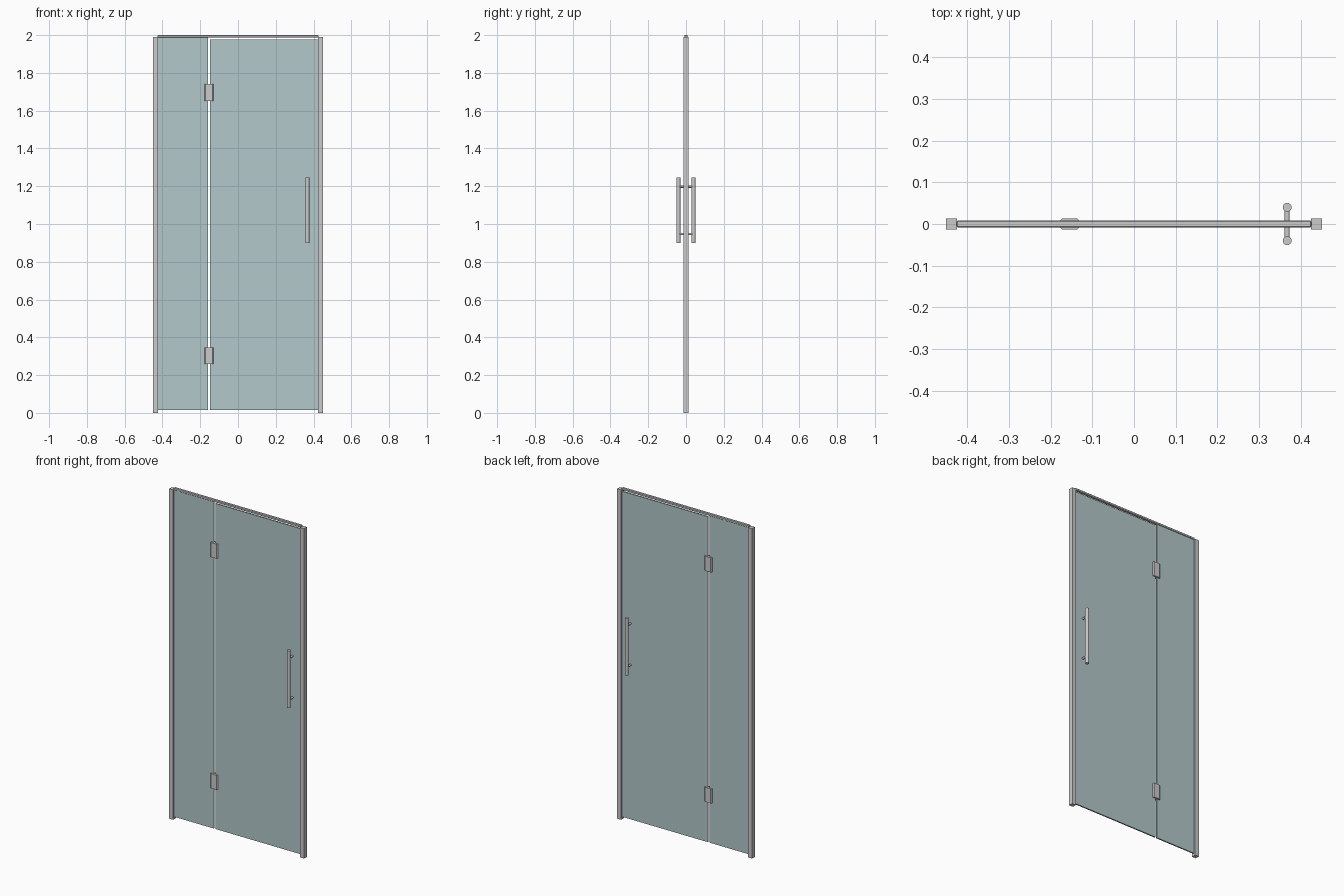
import bpy, bmesh, math
from mathutils import Vector

if "Cube" in bpy.data.objects:
    bpy.data.objects.remove(bpy.data.objects["Cube"])

glass = bpy.data.materials.new("glass")
glass.diffuse_color = (0.45, 0.58, 0.60, 0.5)
glass.use_nodes = True
glass.node_tree.nodes["Principled BSDF"].inputs["Base Color"].default_value = glass.diffuse_color


def finish(name, bm, mat=None):
    bmesh.ops.recalc_face_normals(bm, faces=bm.faces)
    me = bpy.data.meshes.new(name)
    bm.to_mesh(me)
    bm.free()
    ob = bpy.data.objects.new(name, me)
    bpy.context.collection.objects.link(ob)
    if mat:
        me.materials.append(mat)
    return ob


def box(name, lo, hi, mat=None):
    bm = bmesh.new()
    bmesh.ops.create_cube(bm, size=1)
    lo, hi = Vector(lo), Vector(hi)
    for v in bm.verts:
        v.co = Vector(v.co[i] * (hi[i] - lo[i]) + (hi[i] + lo[i]) / 2 for i in range(3))
    return finish(name, bm, mat)


def prism(name, profile, z0, z1):
    bm = bmesh.new()
    f = bm.faces.new([bm.verts.new((x, y, z0)) for x, y in profile])
    ext = bmesh.ops.extrude_face_region(bm, geom=[f])["geom"]
    verts = [g for g in ext if isinstance(g, bmesh.types.BMVert)]
    bmesh.ops.translate(bm, verts=verts, vec=(0, 0, z1 - z0))
    return finish(name, bm)


def rod(name, a, b, r, sides=24):
    a, b = Vector(a), Vector(b)
    bpy.ops.mesh.primitive_cylinder_add(vertices=sides, radius=r, depth=(b - a).length,
                                        location=(a + b) / 2)
    ob = bpy.context.object
    ob.name = name
    ob.rotation_euler = (b - a).to_track_quat('Z', 'Y').to_euler()
    bpy.ops.object.shade_smooth_by_angle(angle=math.radians(40))


# Wall posts
for side, s in (("left", -1), ("right", 1)):
    box(side + "_post", (s * 0.437 - 0.013, -0.013, 0), (s * 0.437 + 0.013, 0.013, 1.99))

# Header rail with chamfered edges
rail = box("top_rail", (-0.425, -0.008, 1.987), (0.425, 0.008, 2.0))
bev = rail.modifiers.new("chamfer", 'BEVEL')
bev.width, bev.segments = 0.002, 1

# Fixed panel and swinging door
box("fixed_panel", (-0.425, -0.004, 0.015), (-0.159, 0.004, 1.988), glass)
box("door_panel", (-0.149, -0.004, 0.015), (0.423, 0.004, 1.978), glass)

# Hinges clamping both panes, vertical edges chamfered
cx, w, c, d = -0.154, 0.024, 0.006, 0.013
profile = [(cx - w, -0.007), (cx - w + c, -d), (cx + w - c, -d), (cx + w, -0.007),
           (cx + w, 0.007), (cx + w - c, d), (cx - w + c, d), (cx - w, 0.007)]
for name, z in (("lower", 0.302), ("upper", 1.696)):
    prism(name + "_hinge", profile, z - 0.044, z + 0.044)

# Pull handles on both faces with standoffs
hx = 0.367
for side, s in (("front", -1), ("back", 1)):
    rod(side + "_handle_bar", (hx, s * 0.04, 0.90), (hx, s * 0.04, 1.245), 0.0105)
    for pos, z in (("lower", 0.947), ("upper", 1.197)):
        rod(f"{side}_{pos}_standoff", (hx, s * 0.003, z), (hx, s * 0.038, z), 0.006, 16)
